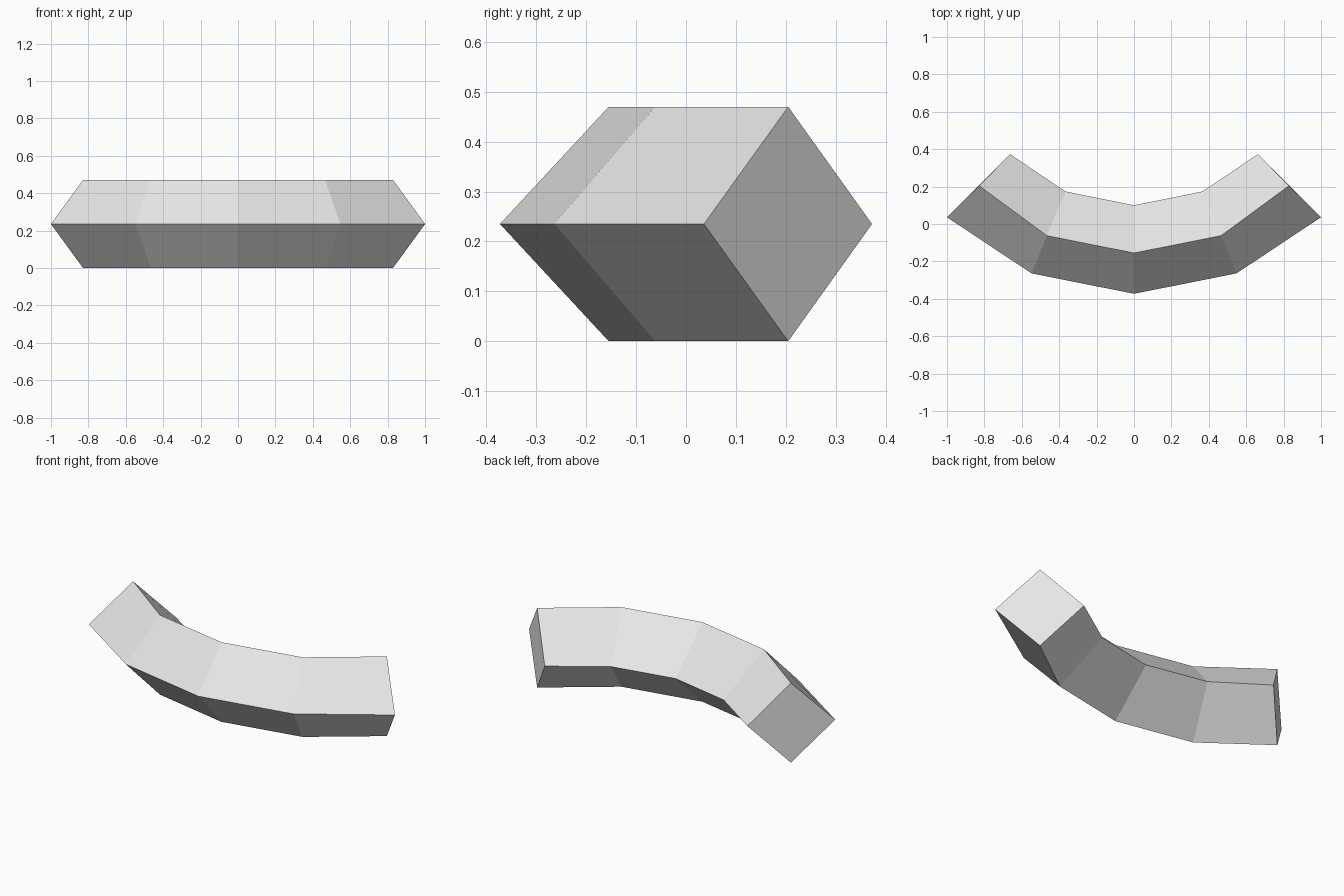
import bpy
import bmesh

cube = bpy.data.objects.get("Cube")
if cube:
    bpy.data.objects.remove(cube, do_unlink=True)

# One light grey material
mat = bpy.data.materials.new("light grey")
mat.use_nodes = True
color = (0.8, 0.8, 0.8, 1)
mat.diffuse_color = color
mat.node_tree.nodes["Principled BSDF"].inputs["Base Color"].default_value = color

HEIGHT = 0.47

# Plan positions on the left half, from the middle to the end:
# outer edge, top and bottom ridge, inner edge
HALF = [
    ((0, -0.373), (0, -0.155), (0, 0.1)),
    ((0.548, -0.264), (0.466, -0.062), (0.367, 0.174)),
    ((1.0, 0.036), (0.829, 0.205), (0.662, 0.373)),
]


def add_ring(bm, section, side):
    """Diamond cross-section standing on its lower corner."""
    outer, ridge, inner = section
    corners = [(outer, HEIGHT / 2), (ridge, HEIGHT), (inner, HEIGHT / 2), (ridge, 0)]
    return [bm.verts.new((side * x, y, z)) for (x, y), z in corners]


# Curved square bar: diamond rings bridged from right to left
bm = bmesh.new()
rings = [add_ring(bm, s, -1) for s in reversed(HALF[1:])]
rings += [add_ring(bm, s, 1) for s in HALF]
for a, b in zip(rings, rings[1:]):
    for i in range(4):
        j = (i + 1) % 4
        bm.faces.new((a[i], a[j], b[j], b[i]))

# End caps
bm.faces.new(rings[0])
bm.faces.new(rings[-1])
bmesh.ops.recalc_face_normals(bm, faces=bm.faces)

mesh = bpy.data.meshes.new("curved_bar")
bm.to_mesh(mesh)
bm.free()
mesh.materials.append(mat)
bar = bpy.data.objects.new("curved_bar", mesh)
bpy.context.collection.objects.link(bar)
